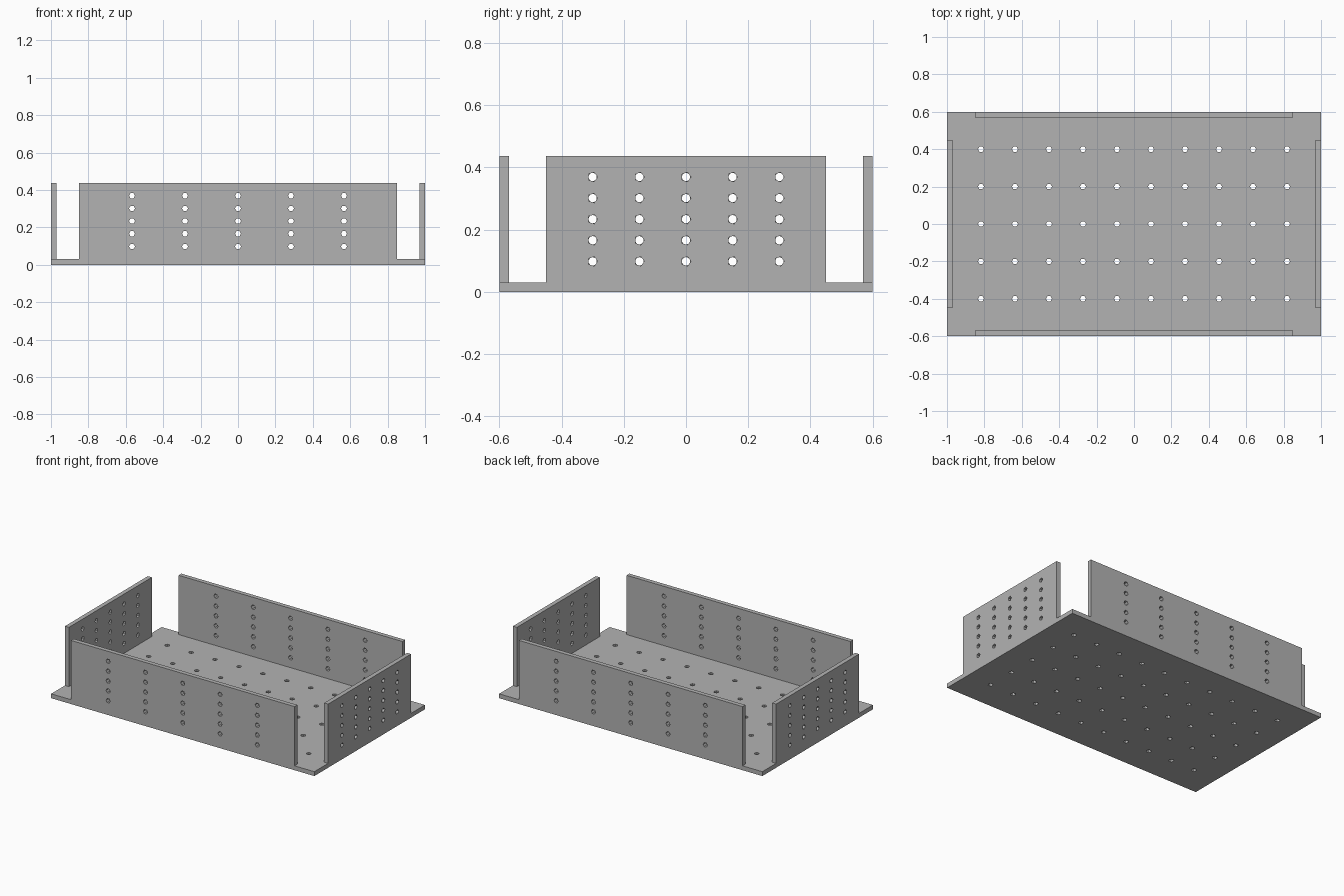
import bpy, bmesh, math
from mathutils import Matrix, Vector

cube = bpy.data.objects.get("Cube")
if cube:
    bpy.data.objects.remove(cube, do_unlink=True)

THICK = 0.03
HEIGHT = 0.437
HOLE_R = 0.016

grey = bpy.data.materials.new("plain grey")
grey.use_nodes = True
grey.diffuse_color = (0.45, 0.45, 0.45, 1)
grey.node_tree.nodes["Principled BSDF"].inputs["Base Color"].default_value = grey.diffuse_color


def add_loop(bm, points):
    verts = [bm.verts.new((x, y, 0)) for x, y in points]
    return [bm.edges.new((a, b)) for a, b in zip(verts, verts[1:] + verts[:1])]


def perforated_plate(name, width, depth, columns, rows, sides, matrix):
    """Flat plate centred on its own XY plane, with an even grid of holes, thickened along +Z."""
    bm = bmesh.new()
    w, d = width / 2, depth / 2
    edges = add_loop(bm, [(-w, -d), (w, -d), (w, d), (-w, d)])
    for i in range(1, columns + 1):
        for j in range(1, rows + 1):
            cx, cy = width * i / (columns + 1) - w, depth * j / (rows + 1) - d
            angles = [math.tau * k / sides for k in range(sides)]
            edges += add_loop(bm, [(cx + HOLE_R * math.cos(a), cy + HOLE_R * math.sin(a))
                                   for a in angles])
    bmesh.ops.triangle_fill(bm, edges=edges, use_beauty=True, normal=(0, 0, 1))
    # Thicken the perforated sheet
    ext = bmesh.ops.extrude_face_region(bm, geom=bm.faces[:], use_keep_orig=True)
    top = [g for g in ext["geom"] if isinstance(g, bmesh.types.BMVert)]
    bmesh.ops.translate(bm, verts=top, vec=(0, 0, THICK))
    bmesh.ops.recalc_face_normals(bm, faces=bm.faces[:])
    mesh = bpy.data.meshes.new(name)
    bm.to_mesh(mesh)
    bm.free()
    mesh.materials.append(grey)
    obj = bpy.data.objects.new(name, mesh)
    obj.matrix_world = matrix
    bpy.context.collection.objects.link(obj)


# Base plate
perforated_plate("base_plate", 2, 1.2, 10, 5, 6, Matrix.Identity(4))

# Four upright walls, each flush with an edge of the base, facing outwards
walls = [("front_wall", 1.7, 6, 0.6, 0), ("right_wall", 0.9, 5, 1.0, -90),
         ("back_wall", 1.7, 6, 0.6, 180), ("left_wall", 0.9, 5, 1.0, 90)]
wall_height = HEIGHT - THICK
for name, width, sides, reach, turn in walls:
    upright = Matrix.Rotation(math.radians(90), 4, "X")
    place = Matrix.Translation(Vector((0, THICK - reach, THICK + wall_height / 2)))
    spin = Matrix.Rotation(math.radians(turn), 4, "Z")
    perforated_plate(name, width, wall_height, 5, 5, sides, spin @ place @ upright)
